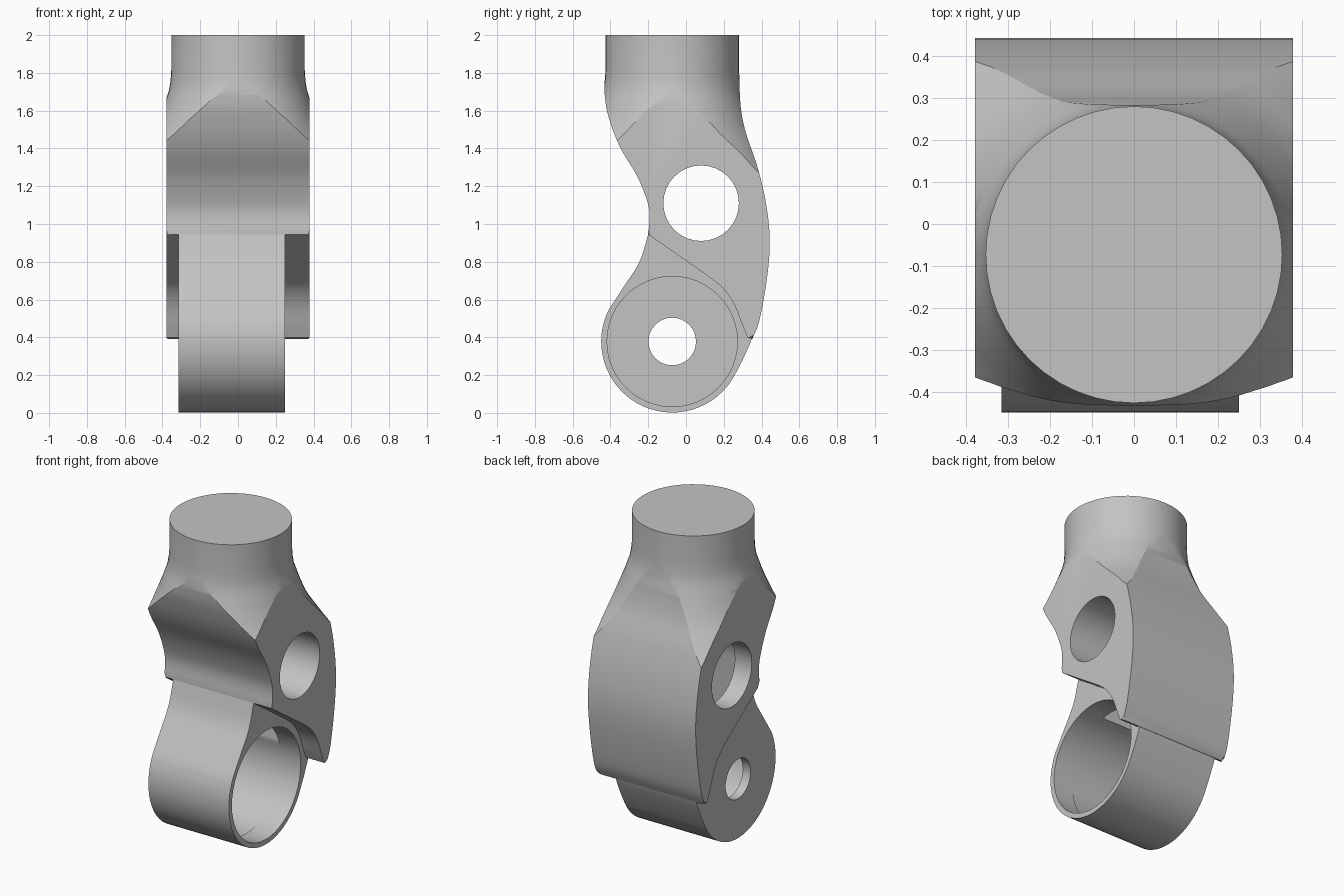
import bpy, bmesh, math
from mathutils import Vector

cube = bpy.data.objects.get("Cube")
if cube:
    bpy.data.objects.remove(cube, do_unlink=True)

grey = bpy.data.materials.new("plain_grey")
grey.use_nodes = True
grey.diffuse_color = (0.55, 0.55, 0.55, 1)
grey.node_tree.nodes["Principled BSDF"].inputs["Base Color"].default_value = grey.diffuse_color

PIN = (-0.073, 0.378)    # lower pivot centre in y, z
HOLE = (0.08, 1.11)      # upper hole centre in y, z


def smooth(points, steps=4):
    """Catmull-Rom curve through the points."""
    p = [Vector(q) for q in points]
    p = [p[0] * 2 - p[1]] + p + [p[-1] * 2 - p[-2]]
    out = []
    for a, b, c, d in zip(p, p[1:], p[2:], p[3:]):
        for i in range(steps):
            t = i / steps
            out.append((b * 2 + (c - a) * t + (a * 2 - b * 5 + c * 4 - d) * t ** 2
                        + (b * 3 - a - c * 3 + d) * t ** 3) / 2)
    return out + [p[-2]]


def arc(centre, radius, start, end, steps):
    angles = [math.radians(start + (end - start) * i / steps) for i in range(steps + 1)]
    return [Vector((centre[0] + radius * math.cos(a), centre[1] + radius * math.sin(a)))
            for a in angles]


def finish(name, bm):
    bmesh.ops.recalc_face_normals(bm, faces=bm.faces)
    mesh = bpy.data.meshes.new(name)
    bm.to_mesh(mesh)
    bm.free()
    mesh.materials.append(grey)
    ob = bpy.data.objects.new(name, mesh)
    bpy.context.collection.objects.link(ob)
    return ob


def extrude(name, profile, x0, x1, rounded=()):
    """Extrude a y-z profile along x; round the side edges of some runs of it."""
    bm = bmesh.new()
    ends = [[bm.verts.new((x, p[0], p[1])) for p in profile] for x in (x0, x1)]
    n = len(profile)
    for ring in ends:
        bm.faces.new(ring)
    for i in range(n):
        j = (i + 1) % n
        bm.faces.new((ends[0][i], ends[0][j], ends[1][j], ends[1][i]))
    edges = [bm.edges.get((ring[i], ring[i + 1]))
             for ring in ends for run in rounded for i in run]
    if edges:
        bmesh.ops.bevel(bm, geom=edges, offset=0.02, segments=2, profile=0.5, affect='EDGES')
    return finish(name, bm)


def disc(centre, radius, x0, x1, sides=32):
    return extrude("cutter", arc(centre, radius, 0, 360, sides)[:-1], x0, x1)


def revolve(name, outline, sides, y):
    """Solid of revolution about a vertical axis at y."""
    bm = bmesh.new()
    rings = []
    for r, z in outline:
        ring = arc((0, y), r, 0, 360, sides)[:-1]
        rings.append([bm.verts.new((p[0], p[1], z)) for p in ring])
    for a, b in zip(rings, rings[1:]):
        for i in range(sides):
            j = (i + 1) % sides
            bm.faces.new((a[i], a[j], b[j], b[i]))
    bm.faces.new(rings[0])
    bm.faces.new(rings[-1])
    return finish(name, bm)


def boolean(ob, cutter, operation='DIFFERENCE'):
    cutter.hide_render = True
    mod = ob.modifiers.new("cut", 'BOOLEAN')
    mod.operation, mod.object, mod.solver = operation, cutter, 'EXACT'
    bpy.context.view_layer.objects.active = ob
    bpy.ops.object.modifier_apply(modifier=mod.name)
    bpy.data.objects.remove(cutter, do_unlink=True)


def cavity():
    """Inner slot joining the upper hole to the lower bore."""
    shape = arc(HOLE, 0.21, 0, 180, 16) + arc((0.05, 0.5), 0.21, 180, 360, 16)
    return extrude("cutter", shape, -0.26, 0.11)


# Upper body: curved front, notch over the knuckle, curved back
front = smooth([(-0.432, 2), (-0.43, 1.68), (-0.395, 1.52), (-0.34, 1.39),
                (-0.257, 1.25), (-0.205, 1.12), (-0.192, 1.04), (-0.2, 0.945)])
notch = smooth([(0.13, 0.715), (0.2, 0.655), (0.257, 0.57), (0.3, 0.46), (0.325, 0.4)])
back = smooth([(0.35, 0.39), (0.389, 0.49), (0.431, 0.73), (0.443, 0.93), (0.42, 1.13),
               (0.373, 1.32), (0.312, 1.5), (0.285, 1.68), (0.285, 2)])
first = len(front) + len(notch)
body = extrude("upper_body", front + notch + back, -0.378, 0.378,
               [range(len(front) - 1), range(first, first + len(back) - 1)])

# Flared neck trims the body's upper corners
flare = smooth([(0.378, 1.67), (0.41, 1.58), (0.455, 1.48), (0.52, 1.38),
                (0.59, 1.28), (0.72, 1.13)], 3)
outline = [(0.353, 2.1), (0.353, 1.82), (0.357, 1.76), (0.365, 1.71)] + \
          [tuple(p) for p in flare] + [(0.9, 0.95), (0.9, -0.1)]
boolean(body, revolve("cutter", outline, 48, PIN[0]), 'INTERSECT')
boolean(body, disc(HOLE, 0.2, -0.6, 0.6))
boolean(body, cavity())

# Lower knuckle: round end blending up into the body
blend = smooth([(-0.2, 0.945), (-0.246, 0.8), (-0.325, 0.675), (-0.404, 0.554)])
knuckle_profile = blend[:-1] + arc(PIN, 0.376, 152, 331, 32) + smooth(
    [(0.3, 0.28), (0.336, 0.36), (0.346, 0.388)], 2) + [
    Vector(p) for p in ((0.31, 0.6), (0.2, 0.76), (-0.14, 0.98))]
knuckle = extrude("lower_knuckle", knuckle_profile, -0.315, 0.25)
boolean(knuckle, disc(PIN, 0.345, 0.05, 0.4, 48))
boolean(knuckle, disc(PIN, 0.35, -0.26, 0.11, 48))
boolean(knuckle, disc(PIN, 0.126, -0.5, 0.0))
boolean(knuckle, cavity())

# Smooth curved faces, keep hard edges
bpy.ops.object.select_all(action='DESELECT')
for ob in (body, knuckle):
    ob.select_set(True)
bpy.context.view_layer.objects.active = body
bpy.ops.object.shade_smooth_by_angle(angle=math.radians(25))
